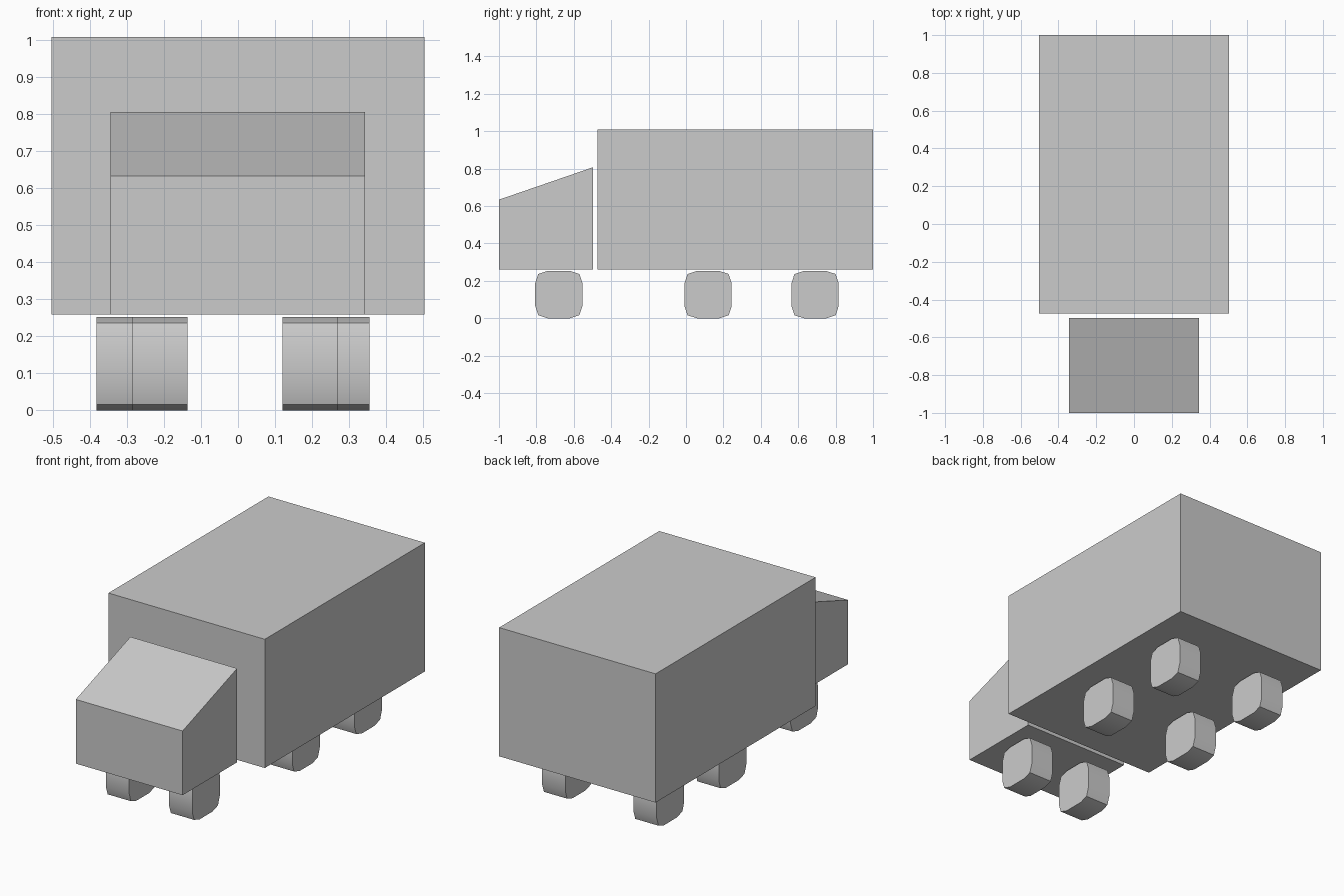
import bpy, bmesh

if "Cube" in bpy.data.objects:
    bpy.data.objects.remove(bpy.data.objects["Cube"])


def extrude_profile(name, profile, x0, x1):
    """Extrude a closed (y, z) profile along x."""
    bm = bmesh.new()
    face = bm.faces.new([bm.verts.new((x0, y, z)) for y, z in profile])
    ext = bmesh.ops.extrude_face_region(bm, geom=[face])
    moved = [v for v in ext["geom"] if isinstance(v, bmesh.types.BMVert)]
    bmesh.ops.translate(bm, verts=moved, vec=(x1 - x0, 0, 0))
    bmesh.ops.recalc_face_normals(bm, faces=bm.faces)
    mesh = bpy.data.meshes.new(name)
    bm.to_mesh(mesh)
    bm.free()
    obj = bpy.data.objects.new(name, mesh)
    bpy.context.collection.objects.link(obj)
    return obj


# Cargo box
extrude_profile("cargo_box", [(-0.473, 0.26), (1.0, 0.26), (1.0, 1.01), (-0.473, 1.01)],
                -0.504, 0.504)

# Cab with sloping roof
extrude_profile("cab", [(-1.0, 0.26), (-0.498, 0.26), (-0.498, 0.807), (-1.0, 0.634)],
                -0.345, 0.343)

# Rounded-square wheels: one quarter outline turned four times
R = 0.1265
quarter = [(R, -0.06), (R, 0.06), (0.11, 0.11)]
outline = []
for _ in range(4):
    outline += quarter
    quarter = [(-z, y) for y, z in quarter]

axles = {"front": (-0.68, -0.212, 0.195),
         "middle": (0.118, -0.308, 0.281),
         "rear": (0.69, -0.308, 0.281)}
WIDTH = 0.15
for axle, (yc, left, right) in axles.items():
    for side, xc in (("left", left), ("right", right)):
        wheel = extrude_profile(f"{axle}_wheel_{side}",
                                [(yc + y, R + z) for y, z in outline],
                                xc - WIDTH / 2, xc + WIDTH / 2)
        bpy.ops.object.select_all(action="DESELECT")
        wheel.select_set(True)
        bpy.context.view_layer.objects.active = wheel
        bpy.ops.object.shade_smooth_by_angle(angle=0.6)
